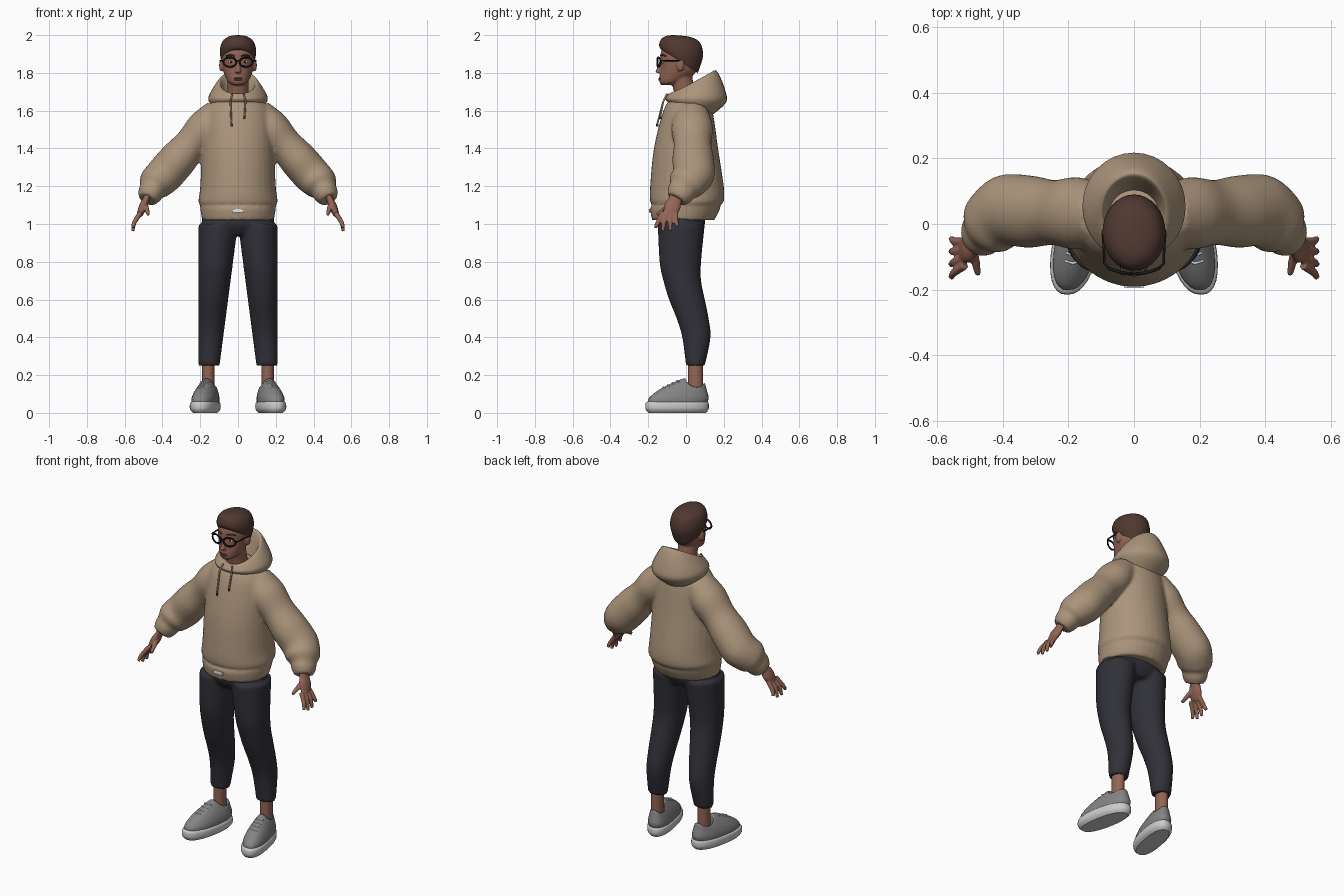
import bpy, bmesh, math
from mathutils import Vector

if "Cube" in bpy.data.objects:
    bpy.data.objects.remove(bpy.data.objects["Cube"])

SEGMENTS = 32
ANGLES = [math.tau * i / SEGMENTS for i in range(SEGMENTS)]


def material(name, red, green, blue):
    mat = bpy.data.materials.new(name)
    mat.use_nodes = True
    mat.diffuse_color = (red, green, blue, 1)
    shader = mat.node_tree.nodes["Principled BSDF"]
    shader.inputs["Base Color"].default_value = mat.diffuse_color
    shader.inputs["Roughness"].default_value = .8
    return mat


skin = material("brown skin", .29, .13, .09)
hair = material("dark brown hair", .08, .04, .03)
cloth = material("tan cloth", .41, .3, .2)
navy = material("navy black cloth", .03, .03, .04)
canvas = material("grey canvas", .23, .23, .23)
rubber = material("pale rubber", .6, .6, .6)
black = material("black plastic", .01, .01, .01)
white = material("white", .8, .8, .8)
lip = material("lip", .2, .07, .06)


def ring(front, back, half, sag=0, centre=0, splay=0, power=1):
    """Tilted oval between a front and a back (y, z) point."""
    front, back = Vector(front), Vector(back)
    points = []
    for angle in ANGLES:
        along, across = (math.copysign(abs(v) ** power, v)
                         for v in (math.cos(angle), math.sin(angle)))
        y, z = (front + back) / 2 + (back - front) / 2 * along
        points.append(Vector((centre + splay * y + half * across, y, z - sag * across ** 2)))
    return points


def level(z, front, back, half, centre=0):
    return ring((front, z), (back, z), half, centre=centre)


def limb(start, end, *radii):
    """Evenly spaced path stations from start to end, one for each radius."""
    start, end = Vector(start), Vector(end)
    return [(start.lerp(end, i / (len(radii) - 1)), r) for i, r in enumerate(radii)]


def tube(stations, depth=1):
    """Ovals square to a path; depth widens them from front to back."""
    shell = []
    for i, (point, radius) in enumerate(stations):
        before, after = stations[max(i - 1, 0)][0], stations[min(i + 1, len(stations) - 1)][0]
        along = (after - before).normalized()
        u = Vector((0, 1, 0))
        u = (u - along * u.dot(along)).normalized()
        v = along.cross(u)
        shell.append([point + radius * (u * depth * math.cos(a) + v * math.sin(a)) for a in ANGLES])
    return shell


def ball(centre, size, steps=6):
    shell = []
    for k in range(steps):
        tilt = math.pi * (k + .2) / (steps - .6)
        shell.append([Vector(centre) + Vector((size[0] * math.sin(tilt) * math.sin(a),
                                               size[1] * math.sin(tilt) * math.cos(a),
                                               size[2] * math.cos(tilt))) for a in ANGLES])
    return shell


def flip(shell):
    return [[Vector((-p.x, p.y, p.z)) for p in points] for points in shell]


def refine(shell, steps=4):
    """Add smooth in-between rings that pass through the given ones."""
    padded = [shell[0], *shell, shell[-1]]
    fine = []
    for group in zip(padded, padded[1:], padded[2:], padded[3:]):
        for k in range(steps):
            t = k / steps
            fine.append([b + (c - a) * t / 2 + (a * 2 - b * 5 + c * 4 - d) * t ** 2 / 2
                         + (b * 3 - a - c * 3 + d) * t ** 3 / 2 for a, b, c, d in zip(*group)])
    return fine + [shell[-1]]


def add_object(name, data, mat, mirror):
    data.materials.append(mat)
    ob = bpy.data.objects.new(name, data)
    bpy.context.collection.objects.link(ob)
    if mirror:
        ob.modifiers.new("Mirror", "MIRROR").use_mirror_merge = False
    return ob


def part(name, mat, *shells, mirror=False, voxel=0):
    """Skin each shell of rings; a voxel size blends the shells into one surface."""
    bm = bmesh.new()
    for shell in shells:
        loops = [[bm.verts.new(p) for p in points] for points in refine(shell)]
        for low, high in zip(loops, loops[1:]):
            for i in range(SEGMENTS):
                j = (i + 1) % SEGMENTS
                bm.faces.new((low[i], low[j], high[j], high[i])).smooth = True
        bm.faces.new(loops[0])
        bm.faces.new(loops[-1])
    bmesh.ops.recalc_face_normals(bm, faces=bm.faces[:])
    mesh = bpy.data.meshes.new(name)
    bm.to_mesh(mesh)
    bm.free()
    ob = add_object(name, mesh, mat, mirror)
    if voxel:
        blend = ob.modifiers.new("Blend", "REMESH")
        blend.mode, blend.voxel_size, blend.use_smooth_shade = "VOXEL", voxel, True
        ob.modifiers.new("Soften", "SMOOTH").iterations = 3


def wire(name, mat, points, radius, cyclic=False, mirror=False):
    curve = bpy.data.curves.new(name, "CURVE")
    curve.dimensions, curve.bevel_depth, curve.bevel_resolution = "3D", radius, 2
    curve.use_fill_caps = True
    spline = curve.splines.new("POLY")
    spline.points.add(len(points) - 1)
    for target, point in zip(spline.points, points):
        target.co = (*point, 1)
    spline.use_cyclic_u = cyclic
    add_object(name, curve, mat, mirror)


# Hooded top: body with a gathered hem, and puffy sleeves with cuffs
body = [level(1.02, front=-.18, back=.15, half=.19),
        level(1.08, front=-.19, back=.18, half=.2),
        level(1.1, front=-.18, back=.18, half=.2),
        level(1.12, front=-.19, back=.2, half=.21),
        level(1.2, front=-.19, back=.2, half=.2),
        level(1.4, front=-.17, back=.17, half=.19),
        level(1.6, front=-.12, back=.14, half=.17),
        level(1.68, front=-.07, back=.1, half=.09)]
upper_sleeve = limb((.1, .03, 1.59), (.39, .04, 1.26), .08, .1, .09, .1, .1)
cuff = limb((.44, 0, 1.21), (.48, -.05, 1.13), .09, .07, .065, .05)
sleeve = tube(upper_sleeve + cuff, depth=1.1)
part("hooded_top", cloth, body, sleeve, flip(sleeve), voxel=.01)

# Hood lying on the shoulders, rolled over at its rim
part("hood", cloth, [ring(front=(-.08, 1.63), back=(.13, 1.57), half=.12),
                     ring(front=(-.11, 1.66), back=(.21, 1.64), half=.155),
                     ring(front=(-.1, 1.68), back=(.21, 1.7), half=.15),
                     ring(front=(-.09, 1.69), back=(.17, 1.8), half=.11),
                     ring(front=(-.06, 1.68), back=(.14, 1.8), half=.09),
                     ring(front=(-.04, 1.64), back=(.1, 1.66), half=.07)])

# Drawstrings and hem tag
for side, end in ((-1, 1.53), (1, 1.57)):
    tip = Vector((side * .035, -.1 - (1.66 - end) * .4, end))
    wire("drawstring", cloth, [(side * .03, -.1, 1.69), (side * .04, -.12, 1.65), tip], .005)
    wire("drawstring_tip", hair, [tip, tip - Vector((0, 0, .015))], .006)
part("hem_tag", white, [ring((-.195, z), (-.187, z), half=.03, power=.4) for z in (1.06, 1.08)])

# Cropped trousers: legs narrow and move apart towards the ankle
hips = [level(1.08, front=-.14, back=.1, half=.18),
        level(1, front=-.15, back=.1, half=.19),
        level(.94, front=-.11, back=.07, half=.14)]
leg = []
for z, front, back in ((1, -.15, .1), (.8, -.14, .08), (.7, -.12, .08), (.6, -.09, .1),
                       (.5, -.05, .12), (.4, -.02, .13), (.25, 0, .1)):
    leg.append(level(z, front, back, half=.04 + z * .065, centre=.17 - z * .065))
part("trousers", navy, hips, leg, flip(leg), voxel=.01)
ankle = [level(z, front=.01, back=.09, half=.033, centre=.157) for z in (.3, .2, .1)]
part("ankle", skin, ankle, mirror=True)


# Shoes, toes turned outward
def shoe_ring(front, back, half, sag=0):
    return ring(front, back, half, sag, centre=.165, splay=-.18, power=.85)


part("shoe_sole", rubber, [shoe_ring((inset - .214, z), (.12 - inset, z), half=.072 - inset)
                           for z, inset in ((0, .015), (.02, 0), (.05, 0), (.06, .01))], mirror=True)
part("shoe_upper", canvas, [shoe_ring((-.2, .05), (.11, .05), half=.065),
                            shoe_ring((-.195, .08), (.12, .08), half=.065),
                            shoe_ring((-.13, .13), (.11, .12), half=.055, sag=.01),
                            shoe_ring((-.02, .18), (.1, .155), half=.042, sag=.03),
                            shoe_ring((0, .17), (.09, .15), half=.036, sag=.03),
                            shoe_ring((0, .12), (.09, .12), half=.03)], mirror=True)
for k in range(4):
    lace = Vector((.186, -.12, .137)) + k * Vector((-.004, .024, .011))
    drop = Vector((0, .008, -.006))
    reach = Vector((.024, 0, 0))
    wire("shoe_lace", white, [lace + drop - reach, lace, lace + drop + reach], .004, mirror=True)

# Hands with spread fingers and a thumb
wrist, knuckles, thumb_root = (.47, -.04, 1.17), (.52, -.09, 1.05), (.49, -.08, 1.1)
palm = tube(limb(wrist, knuckles, .024, .018, .022, .016), depth=2)
fingers = [tube(limb(thumb_root, (.475, -.155, 1.05), .014, .013, .009))]
for k in range(4):
    root = (.515, k * .024 - .126, 1.06)
    bend = (.548, k * .032 - .148, 1.01)
    tip = (.557, k * .04 - .163, .96 + .01 * (k - 1.4) ** 2)
    fingers.append(tube(limb(root, bend, .013, .012) + limb(bend, tip, .012, .009)[1:]))
part("hand", skin, palm, *fingers, mirror=True, voxel=.005)

# Head, neck, nose and ears
skull = [level(1.735, front=-.13, back=-.07, half=.025),
         level(1.75, front=-.14, back=-.02, half=.05),
         level(1.78, front=-.14, back=.03, half=.067),
         level(1.82, front=-.135, back=.06, half=.08),
         level(1.9, front=-.135, back=.08, half=.088),
         level(1.95, front=-.11, back=.07, half=.075),
         level(1.98, front=-.05, back=.02, half=.03)]
neck = tube(limb((0, -.03, 1.8), (0, .01, 1.62), .06, .055, .065))
nose = tube(limb((0, -.126, 1.88), (0, -.147, 1.8), .008, .011, .016))
ear = ball((.088, -.03, 1.84), size=(.012, .02, .033))
part("head", skin, skull, neck, nose, ear, flip(ear), voxel=.005)
part("lips", lip, *(ball((0, -.138, z), size=(.024, .008, .005)) for z in (1.764, 1.771)))

# Short hair and brows
part("hair", hair, [ring(front=(-.125, 1.92), back=(.06, 1.8), half=.083),
                    ring(front=(-.137, 1.93), back=(.07, 1.82), half=.091),
                    ring(front=(-.142, 1.95), back=(.09, 1.89), half=.096),
                    ring(front=(-.13, 1.98), back=(.08, 1.95), half=.083),
                    ring(front=(-.1, 1.997), back=(.05, 1.98), half=.055),
                    ring(front=(-.06, 2), back=(0, 1.995), half=.02)])
wire("brow", hair, [(.016, -.135, 1.89), (.04, -.127, 1.895), (.063, -.108, 1.89)], .004, mirror=True)

# Eyes and spectacles
part("eye_white", white, ball((.038, -.12, 1.858), size=(.014, .008, .007)), mirror=True)
part("iris", black, ball((.038, -.126, 1.858), size=(.006, .004, .006)), mirror=True)
rim = []
for angle in ANGLES:
    x = .043 + .034 * math.cos(angle)
    rim.append((x, 3 * x * x - .152, 1.857 + .025 * math.sin(angle)))
wire("spectacle_rim", black, rim, .005, cyclic=True, mirror=True)
wire("spectacle_bridge", black, [(-.012, -.152, 1.865), (.012, -.152, 1.865)], .004)
hinge, ear_hook = (.076, -.134, 1.863), (.094, -.03, 1.865)
wire("spectacle_arm", black, [hinge, (.09, -.12, 1.865), ear_hook], .004, mirror=True)
